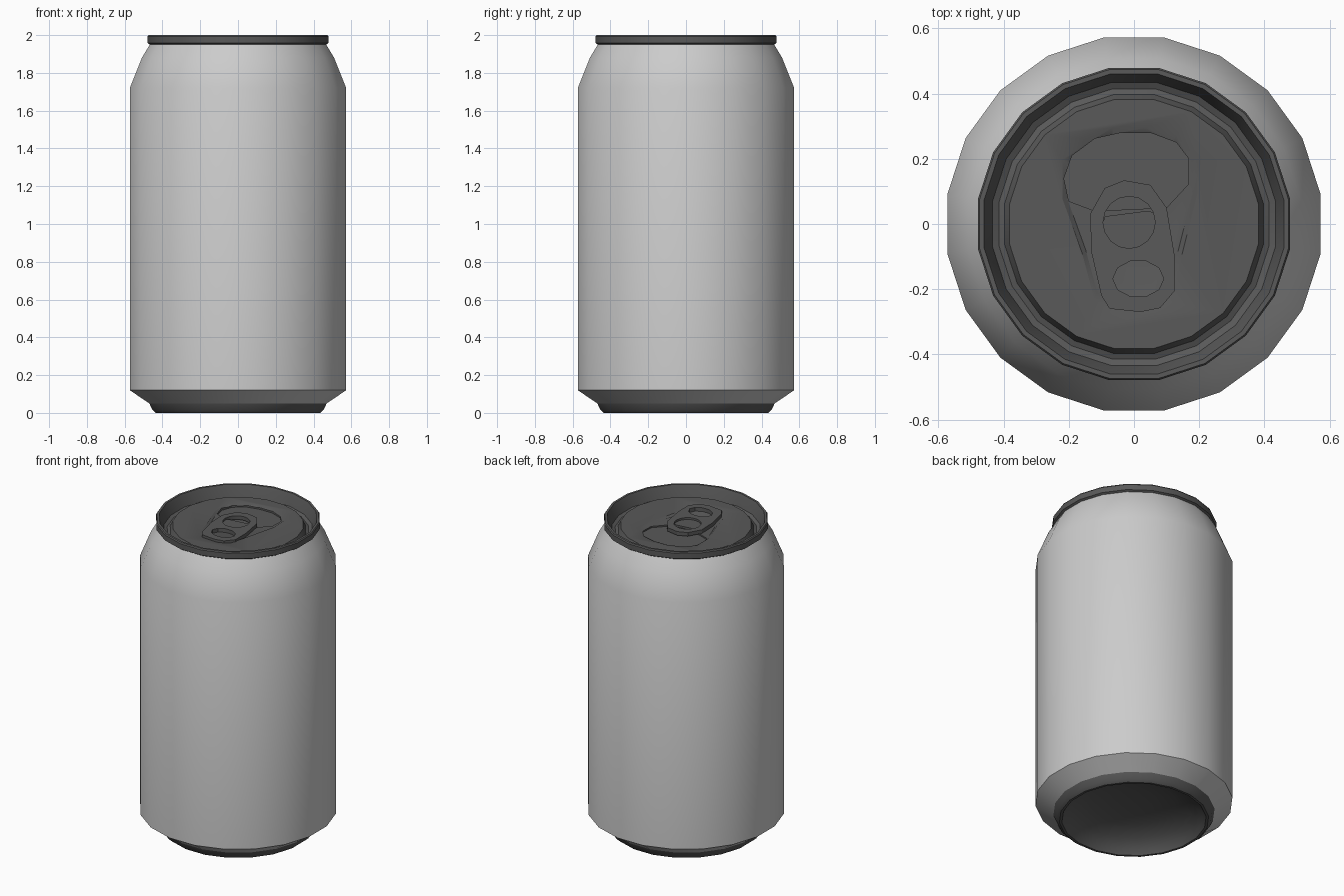
import bpy, bmesh, math

cube = bpy.data.objects.get("Cube")
if cube:
    bpy.data.objects.remove(cube, do_unlink=True)

SIDES = 20


def make_material(name, value):
    m = bpy.data.materials.new(name)
    m.use_nodes = True
    col = (value, value, value, 1)
    m.diffuse_color = col
    m.node_tree.nodes["Principled BSDF"].inputs["Base Color"].default_value = col
    return m


light_grey = make_material("light grey", 0.6)
dark_grey = make_material("dark grey", 0.1)


def loft(name, rings, mat, cap_top=False, cap_bottom=False):
    """Skin a list of rings, ordered from the top outward and down."""
    bm = bmesh.new()
    loops = [[bm.verts.new(p) for p in ring] for ring in rings]
    n = len(loops[0])
    for up, low in zip(loops, loops[1:]):
        for i in range(n):
            j = (i + 1) % n
            bm.faces.new((up[i], low[i], low[j], up[j]))
    if cap_top:
        bm.faces.new(loops[0])
    if cap_bottom:
        bm.faces.new(loops[-1][::-1])
    mesh = bpy.data.meshes.new(name)
    bm.to_mesh(mesh)
    bm.free()
    mesh.materials.append(mat)
    ob = bpy.data.objects.new(name, mesh)
    bpy.context.collection.objects.link(ob)
    return ob


def lathe(name, profile, mat, **caps):
    """Turn an (r, z) profile around the z axis."""
    angles = [math.radians(9) + math.tau * i / SIDES for i in range(SIDES)]
    rings = [[(r * math.cos(a), r * math.sin(a), z) for a in angles] for r, z in profile]
    return loft(name, rings, mat, **caps)


def prism(name, outline, z_top, z_low, mat, low_scale=1.0):
    """Extrude a counter-clockwise outline, optionally narrowing downward."""
    cx = sum(p[0] for p in outline) / len(outline)
    cy = sum(p[1] for p in outline) / len(outline)
    top = [(x, y, z_top) for x, y in outline]
    low = [(cx + (x - cx) * low_scale, cy + (y - cy) * low_scale, z_low) for x, y in outline]
    return loft(name, [top, low], mat, cap_top=True, cap_bottom=True)


def ellipse(cx, cy, rx, ry, n):
    return [(cx + rx * math.cos(math.tau * i / n), cy + ry * math.sin(math.tau * i / n))
            for i in range(n)]


def activate(ob):
    bpy.ops.object.select_all(action='DESELECT')
    ob.select_set(True)
    bpy.context.view_layer.objects.active = ob


def carve(ob, cutter):
    mod = ob.modifiers.new("carve", 'BOOLEAN')
    mod.operation = 'DIFFERENCE'
    mod.solver = 'EXACT'
    mod.object = cutter
    activate(ob)
    bpy.ops.object.modifier_apply(modifier=mod.name)
    bpy.data.objects.remove(cutter, do_unlink=True)


# Body wall with sloping shoulder and lower taper
body = lathe("can_body", [(0.47, 1.955), (0.515, 1.88), (0.58, 1.72),
                          (0.58, 0.12), (0.475, 0.05)], light_grey)

# Base ring and concave dome
base = lathe("can_base", [(0.475, 0.05), (0.458, 0.015), (0.44, 0.0), (0.425, 0.0),
                          (0.405, 0.03), (0.35, 0.075), (0.25, 0.11), (0.12, 0.13)],
             dark_grey, cap_bottom=True)

# Lid: centre panel, groove, raised rim, hidden underside
lid = lathe("lid", [(0.387, 1.955), (0.402, 1.922), (0.42, 1.915), (0.44, 1.925),
                    (0.458, 1.98), (0.466, 2.0), (0.48, 2.0), (0.485, 1.993),
                    (0.485, 1.958), (0.472, 1.95), (0.46, 1.895)],
            dark_grey, cap_top=True, cap_bottom=True)

# Shallow drop-shaped hollow in the panel
hollow = [(0.05, -0.295), (0.12, -0.26), (0.16, -0.1), (0.21, 0.1), (0.205, 0.22),
          (0.14, 0.29), (0.04, 0.315), (-0.07, 0.315), (-0.17, 0.28), (-0.235, 0.21),
          (-0.235, 0.08), (-0.17, -0.1), (-0.13, -0.25), (-0.07, -0.29)]
carve(lid, prism("hollow_cutter", hollow, 1.965, 1.945, dark_grey, 0.86))

# Mouth outline pressed a little deeper
mouth = [(0.10, 0.05), (0.165, 0.12), (0.168, 0.2), (0.13, 0.25), (0.05, 0.28),
         (-0.04, 0.28), (-0.12, 0.262), (-0.19, 0.21), (-0.215, 0.14), (-0.2, 0.07),
         (-0.12, 0.04)]
carve(lid, prism("mouth_cutter", mouth, 1.97, 1.936, dark_grey))

# Pull tab: flat plate with a round hole and a finger hole
tab_outline = [(-0.03, 0.134), (-0.09, 0.11), (-0.135, 0.03), (-0.13, -0.09),
               (-0.1, -0.22), (-0.075, -0.26), (0.02, -0.27), (0.08, -0.258),
               (0.125, -0.205), (0.125, -0.1), (0.1, 0.05), (0.05, 0.12)]
hole = ellipse(-0.015, 0.005, 0.08, 0.08, 16)
finger_hole = ellipse(0.013, -0.168, 0.078, 0.057, 10)
curve = bpy.data.curves.new("pull_tab", 'CURVE')
curve.dimensions = '2D'
curve.fill_mode = 'BOTH'
curve.extrude = 0.012
for pts in (tab_outline, hole, finger_hole):
    spline = curve.splines.new('POLY')
    spline.points.add(len(pts) - 1)
    for p, (x, y) in zip(spline.points, pts):
        p.co = (x, y, 0, 1)
    spline.use_cyclic_u = True
curve.materials.append(dark_grey)
tab = bpy.data.objects.new("pull_tab", curve)
tab.location.z = 1.957
bpy.context.collection.objects.link(tab)
activate(tab)
bpy.ops.object.convert(target='MESH')
tab = bpy.context.view_layer.objects.active

# Rivet tongue filling the lower part of the round hole
tongue_outline = [(x, min(y, 0.035 + 0.13 * x)) for x, y in hole]
tongue = prism("rivet_tongue", tongue_outline, 1.957, 1.94, dark_grey)

for ob in (body, base, lid, tab, tongue):
    activate(ob)
    bpy.ops.object.shade_smooth_by_angle(angle=math.radians(30))
